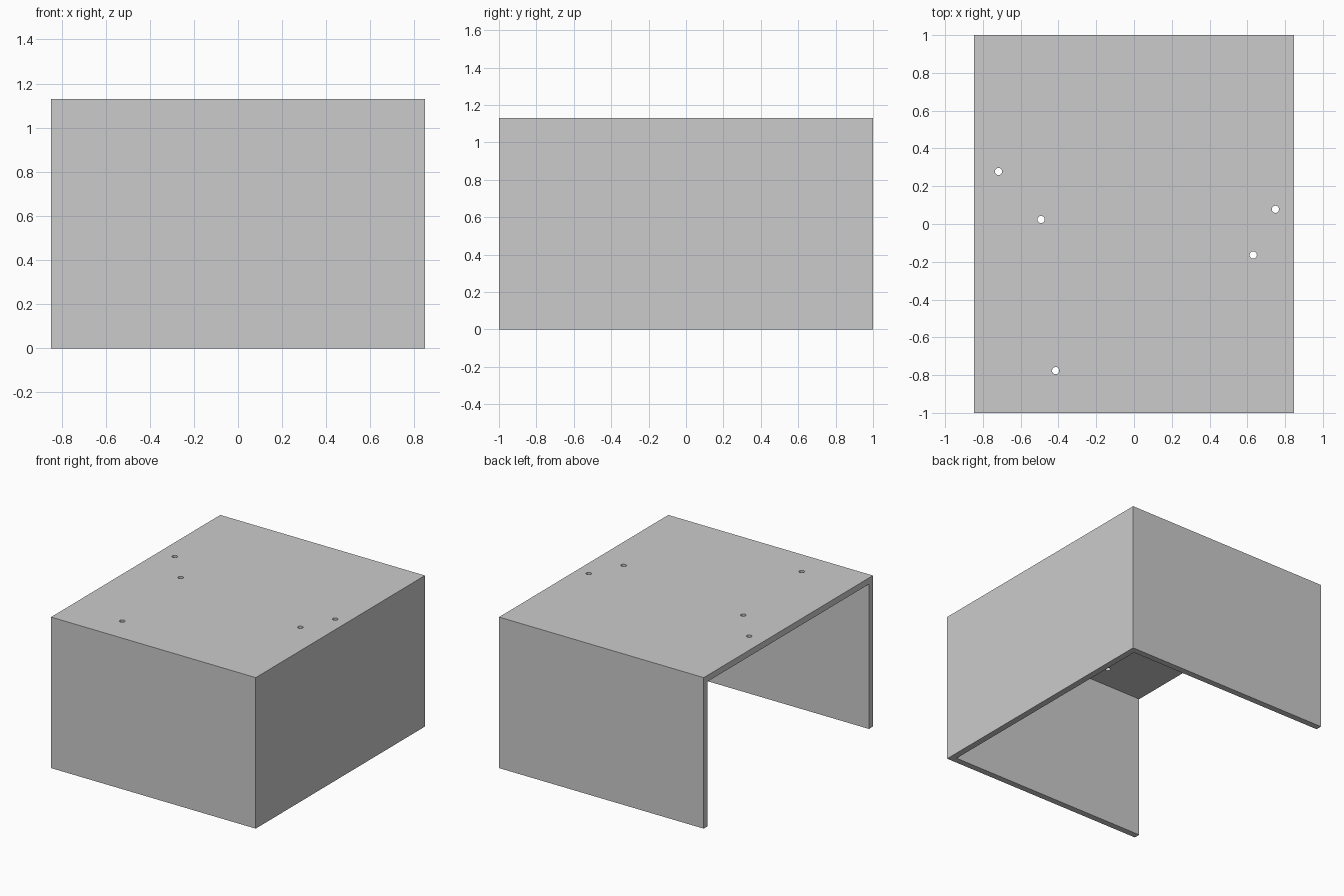
import bpy

old = bpy.data.objects.get("Cube")
if old:
    bpy.data.objects.remove(old, do_unlink=True)

HX, HY, H = 0.847, 1.0, 1.13   # half width, half depth, height
T = 0.047                      # panel thickness
HOLE_R = 0.019
HOLES = [(-0.717, 0.278), (-0.492, 0.024), (0.749, 0.078),
         (0.631, -0.164), (-0.415, -0.776)]

grey = bpy.data.materials.new("light_grey")
grey.use_nodes = True
colour = (0.6, 0.6, 0.6, 1)
grey.diffuse_color = colour
grey.node_tree.nodes["Principled BSDF"].inputs["Base Color"].default_value = colour


def box(name, low, high):
    """Axis-aligned box between two corners."""
    bpy.ops.mesh.primitive_cube_add(size=1)
    ob = bpy.context.object
    ob.name = name
    for v in ob.data.vertices:
        v.co = [high[i] if v.co[i] > 0 else low[i] for i in range(3)]
    ob.data.materials.append(grey)
    return ob


def cut(target, cutter):
    """Subtract the cutter from the target, then discard the cutter."""
    cutter.hide_render = True
    bpy.context.view_layer.objects.active = target
    mod = target.modifiers.new("cut", "BOOLEAN")
    mod.operation = "DIFFERENCE"
    mod.solver = "EXACT"
    mod.object = cutter
    bpy.ops.object.modifier_apply(modifier=mod.name)
    bpy.data.objects.remove(cutter, do_unlink=True)


# Cover with a top and three walls, open below and on the -x side
cover = box("cover_shell", (-HX, -HY, 0), (HX, HY, H))
cut(cover, box("inner_space", (-HX - 1, -HY + T, -1), (HX - T, HY - T, H - T)))

# Small round holes through the top panel
for x, y in HOLES:
    bpy.ops.mesh.primitive_cylinder_add(vertices=32, radius=HOLE_R, depth=4 * T,
                                        location=(x, y, H - T / 2))
    drill = bpy.context.object
    drill.data.materials.append(grey)
    cut(cover, drill)

# Smooth hole walls, sharp panel edges
bpy.ops.object.select_all(action="DESELECT")
cover.select_set(True)
bpy.context.view_layer.objects.active = cover
bpy.ops.object.shade_smooth_by_angle()
